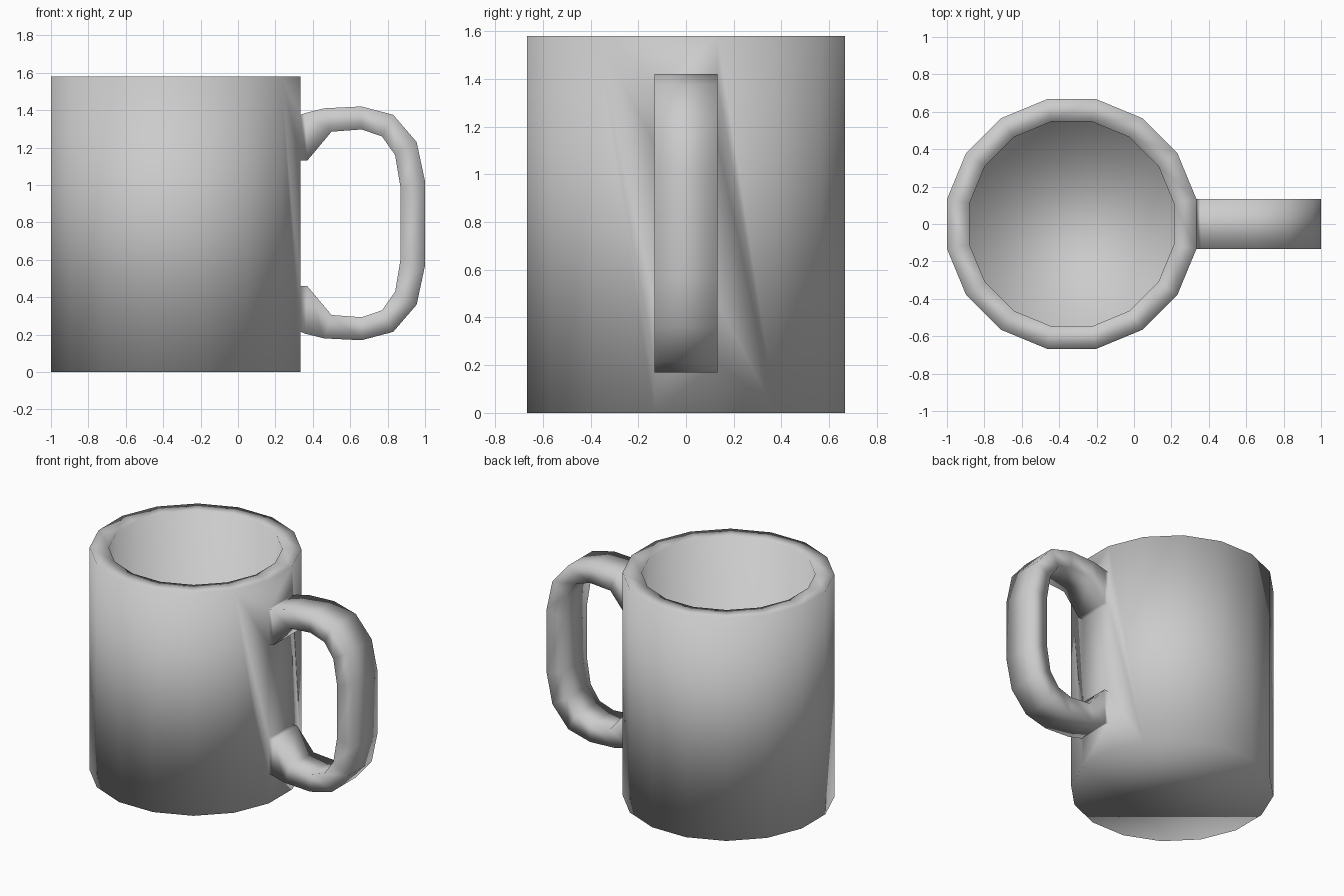
import bpy
import bmesh
from math import cos, sin, pi

if "Cube" in bpy.data.objects:
    bpy.data.objects.remove(bpy.data.objects["Cube"])

SIDES = 16
HEIGHT = 1.58
MIDDLE = HEIGHT / 2 + 0.005   # height about which the handle is symmetric
CENTRE_X = -0.333
OUTER = 0.667 / cos(pi / SIDES)
INNER = 0.547 / cos(pi / SIDES)
FLOOR = 0.12

# Upper half of the handle: (outer point, inner point) pairs in x, z
HANDLE = [
    ((0.334, 1.375), (0.334, 1.13)),
    ((0.36, 1.385), (0.37, 1.13)),
    ((0.46, 1.41), (0.50, 1.285)),
    ((0.66, 1.42), (0.66, 1.297)),
    ((0.83, 1.375), (0.77, 1.26)),
    ((0.955, 1.23), (0.84, 1.16)),
    ((1.0, 1.02), (0.87, 0.98)),
]

glaze = bpy.data.materials.new("grey_glaze")
glaze.use_nodes = True
colour = (0.6, 0.6, 0.6, 1.0)
glaze.diffuse_color = colour
glaze.node_tree.nodes["Principled BSDF"].inputs["Base Color"].default_value = colour

bm = bmesh.new()


def ring(radius, z):
    """A loop of vertices whose last side faces +x."""
    turns = [(2 * i + 1) * pi / SIDES for i in range(SIDES)]
    return [bm.verts.new((CENTRE_X + radius * cos(a), radius * sin(a), z)) for a in turns]


def bridge(a, b, skip_last=False):
    for i in range(SIDES - int(skip_last)):
        j = (i + 1) % SIDES
        yield a[i], a[j], b[j], b[i]


base = ring(OUTER, 0)
lip_out = ring(OUTER, HEIGHT)
lip_in = ring(INNER, HEIGHT)
floor = ring(INNER, FLOOR)

# Handle: rectangular sections, mirrored top to bottom
half_width = base[0].co.y


def flip(point):
    return point[0], 2 * MIDDLE - point[1]


path = HANDLE + [(flip(o), flip(i)) for o, i in reversed(HANDLE)]
sections = []
for outer, inner in path:
    corners = [(outer, 1), (outer, -1), (inner, -1), (inner, 1)]
    sections.append([bm.verts.new((p[0], side * half_width, p[1])) for p, side in corners])
for a, b in zip(sections, sections[1:]):
    for i in range(4):
        j = (i + 1) % 4
        bm.faces.new((a[i], a[j], b[j], b[i]))

# Columns of vertices where the handle grows out of the wall, bottom to top
top, bottom = sections[0], sections[-1]
left = [base[0], bottom[0], bottom[3], top[3], top[0], lip_out[0]]
right = [base[-1], bottom[1], bottom[2], top[2], top[1], lip_out[-1]]
for i in (0, 2, 4):
    bm.faces.new((right[i], left[i], left[i + 1], right[i + 1]))

# Outer wall: the two panels beside the handle share its column vertices
for quad in bridge(base, lip_out, skip_last=True):
    corners = list(quad)
    if quad[0] is base[0]:
        corners += left[-2:0:-1]
    elif quad[1] is base[-1]:
        corners[2:2] = right[1:-1]
    bm.faces.new(corners)

# Lip, inner wall, floor and underside
for a, b in ((lip_out, lip_in), (lip_in, floor)):
    for quad in bridge(a, b):
        bm.faces.new(quad)
bm.faces.new(floor)
bm.faces.new(base)

bmesh.ops.recalc_face_normals(bm, faces=bm.faces)
for face in bm.faces:
    face.smooth = True

mesh = bpy.data.meshes.new("mug")
bm.to_mesh(mesh)
bm.free()
mesh.materials.append(glaze)
mug = bpy.data.objects.new("mug", mesh)
bpy.context.scene.collection.objects.link(mug)
